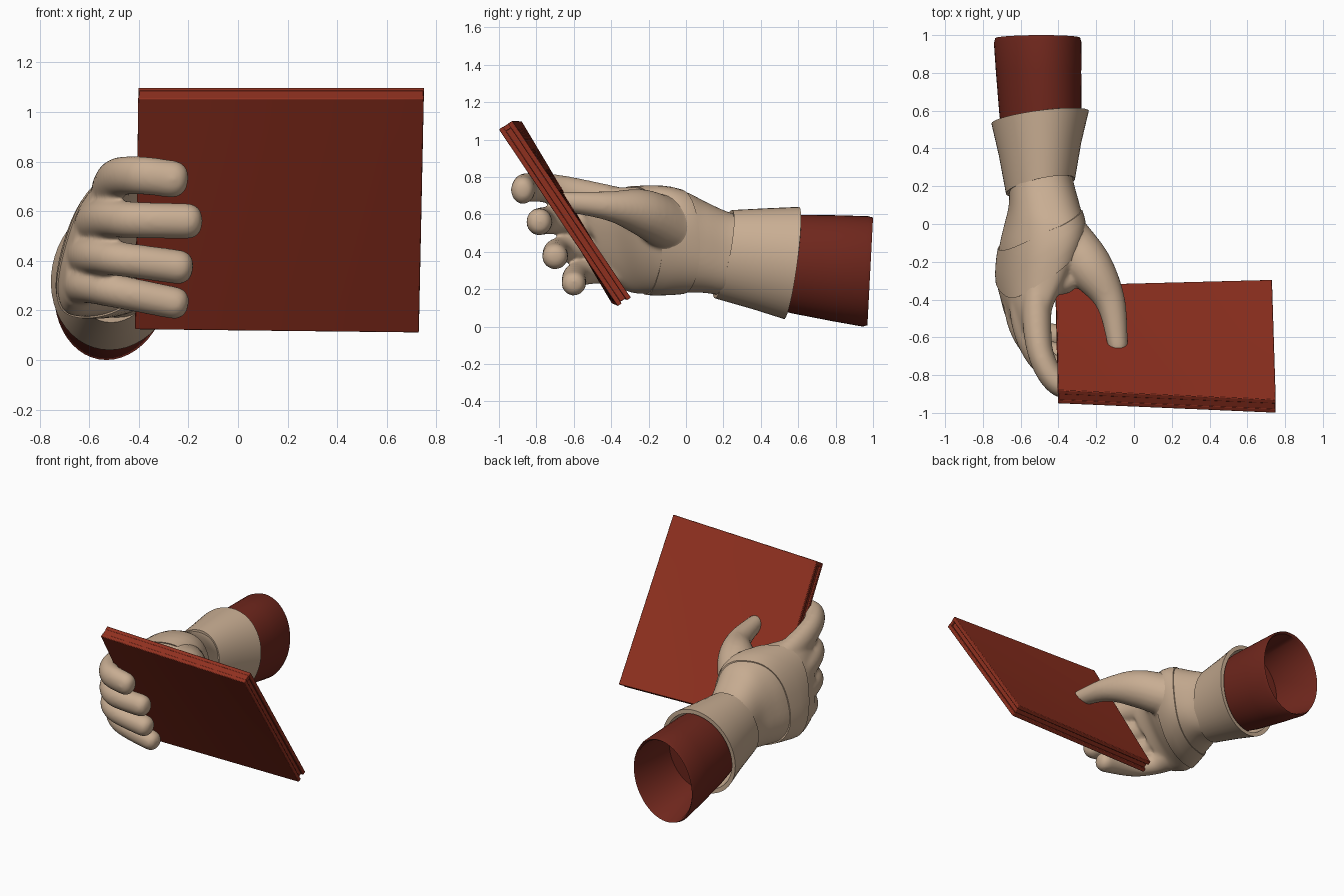
import bpy, bmesh
from math import sin, cos, pi, radians
from mathutils import Vector

if "Cube" in bpy.data.objects:
    bpy.data.objects.remove(bpy.data.objects["Cube"])


def material(name, rgb):
    m = bpy.data.materials.new(name)
    m.diffuse_color = (*rgb, 1)
    m.use_nodes = True
    m.node_tree.nodes["Principled BSDF"].inputs["Base Color"].default_value = m.diffuse_color
    return m


GLOVE = material("tan_glove", (0.58, 0.42, 0.29))
RED = material("red_cover", (0.28, 0.03, 0.014))
CLOTH = material("red_cloth", (0.16, 0.02, 0.012))


def finish(name, bm, mat, angle=35):
    bmesh.ops.recalc_face_normals(bm, faces=bm.faces)
    me = bpy.data.meshes.new(name)
    bm.to_mesh(me)
    bm.free()
    me.materials.append(mat)
    ob = bpy.data.objects.new(name, me)
    bpy.context.collection.objects.link(ob)
    bpy.ops.object.select_all(action='DESELECT')
    ob.select_set(True)
    bpy.context.view_layer.objects.active = ob
    bpy.ops.object.shade_smooth_by_angle(angle=radians(angle))
    return ob


def loft(bm, rings, closed=False):
    vs = [[bm.verts.new(p) for p in r] for r in rings]
    n = len(vs[0])
    for i in range(len(vs) if closed else len(vs) - 1):
        a, b = vs[i], vs[(i + 1) % len(vs)]
        for j in range(n):
            k = (j + 1) % n
            bm.faces.new((a[j], a[k], b[k], b[j]))
    if not closed:
        bm.faces.new(vs[0])
        bm.faces.new(vs[-1])


def spline(keys, t):
    """Catmull-Rom through rows of numbers, t in 0..len-1."""
    i = max(0, min(int(t), len(keys) - 2))
    f = t - i
    a, b, c, d = (keys[max(0, min(j, len(keys) - 1))] for j in range(i - 1, i + 3))
    return [0.5 * (2 * q + (r - p) * f + (2 * p - 5 * q + 4 * r - s) * f * f
                   + (3 * q - p - 3 * r + s) * f ** 3) for p, q, r, s in zip(a, b, c, d)]


# palm sections: y, centre x, centre z, half width, half height, shear
PALM = [(0.32, -0.49, 0.39, 0.16, 0.20, 0.0),
        (0.22, -0.49, 0.39, 0.17, 0.225, 0.05),
        (0.10, -0.475, 0.425, 0.185, 0.245, 0.1),
        (0.00, -0.475, 0.45, 0.20, 0.27, 0.2),
        (-0.12, -0.495, 0.46, 0.20, 0.285, 0.25),
        (-0.25, -0.535, 0.46, 0.165, 0.285, 0.28),
        (-0.37, -0.575, 0.46, 0.12, 0.28, 0.28),
        (-0.49, -0.58, 0.465, 0.085, 0.25, 0.3)]


def palm_point(t, a, grow=0.0):
    y, x, z, rx, rz, k = spline(PALM, t)
    c, s = cos(a), sin(a)
    c = abs(c) ** 0.85 * (1 if c > 0 else -1)
    s = abs(s) ** 0.85 * (1 if s > 0 else -1)
    dz = (rz + grow) * s
    slant = 0.4 * max(0, min(1, (-0.15 - y) / 0.3))    # knuckle row leans forward
    return Vector((x + (rx + grow) * c + k * dz, y - slant * dz, z + dz))


def tube(bm, keys, flat=1.0, n=20):
    """Rounded finger along keys of x, y, z, radius."""
    steps = (len(keys) - 1) * 6
    rows = [spline(keys, i / 6) for i in range(steps + 1)]
    pts = [Vector(r[:3]) for r in rows]
    rad = [r[3] for r in rows]
    end = (pts[-1] - pts[-2]).normalized()
    tip, tr = pts[-1].copy(), rad[-1]
    for k in range(1, 7):                       # blunt round tip
        a = k / 6 * pi / 2 * 0.95
        pts.append(tip + end * tr * 0.85 * sin(a))
        rad.append(tr * cos(a) ** 0.75)
    rings = []
    for i, p in enumerate(pts):
        d = (pts[min(i + 1, len(pts) - 1)] - pts[max(i - 1, 0)]).normalized()
        side = d.cross(Vector((0, 0, 1))).normalized()
        up = side.cross(d)
        rings.append([p + rad[i] * (side * cos(2 * pi * j / n) * flat + up * sin(2 * pi * j / n))
                      for j in range(n)])
    loft(bm, rings)


# hand: palm, four curled fingers and thumb fused into one skin
bm = bmesh.new()
N = 48
loft(bm, [[palm_point(i / 5, 2 * pi * j / N) for j in range(N)] for i in range(36)])
tube(bm, [(-0.50, -0.25, 0.63, 0.09), (-0.515, -0.48, 0.68, 0.092), (-0.49, -0.70, 0.735, 0.08),
          (-0.40, -0.845, 0.745, 0.078), (-0.265, -0.872, 0.73, 0.076)], 0.85)
tube(bm, [(-0.55, -0.25, 0.53, 0.09), (-0.575, -0.45, 0.55, 0.09), (-0.53, -0.65, 0.57, 0.078),
          (-0.42, -0.765, 0.565, 0.074), (-0.205, -0.785, 0.56, 0.073)], 0.95)
tube(bm, [(-0.58, -0.22, 0.40, 0.09), (-0.61, -0.40, 0.42, 0.085), (-0.57, -0.585, 0.42, 0.074),
          (-0.46, -0.685, 0.405, 0.07), (-0.24, -0.70, 0.375, 0.07)])
tube(bm, [(-0.60, -0.18, 0.30, 0.09), (-0.63, -0.34, 0.30, 0.082), (-0.60, -0.49, 0.30, 0.072),
          (-0.48, -0.585, 0.275, 0.068), (-0.255, -0.60, 0.23, 0.066)])
tube(bm, [(-0.48, 0.18, 0.46, 0.09), (-0.39, -0.04, 0.52, 0.135), (-0.235, -0.23, 0.61, 0.125),
          (-0.125, -0.41, 0.645, 0.08), (-0.085, -0.645, 0.668, 0.054)])
# web between thumb and index finger
tube(bm, [(-0.44, -0.10, 0.56, 0.13), (-0.40, -0.24, 0.60, 0.10), (-0.37, -0.31, 0.62, 0.07)])
hand = finish("gloved_hand", bm, GLOVE, 180)
rm = hand.modifiers.new("fuse", 'REMESH')
rm.mode = 'VOXEL'
rm.voxel_size = 0.011
rm.use_smooth_shade = True
sm = hand.modifiers.new("soften", 'SMOOTH')
sm.factor = 0.5
sm.iterations = 14

# diagonal strap wrapped around the palm
bm = bmesh.new()
rings = []
for off, grow in ((-0.9, -0.02), (-0.9, 0.006), (-0.45, 0.008), (0, 0.008), (0.45, 0.008),
                  (0.9, 0.006), (0.9, -0.02)):
    rings.append([palm_point(4.1 - 0.95 * cos(2 * pi * j / 64) + off, 2 * pi * j / 64, grow)
                  for j in range(64)])
loft(bm, rings, True)
finish("hand_strap", bm, GLOVE)


def oval(x, y, z, rx, rz, ty=0.0, tx=0.0, lean=0.07, n=48):
    """Slanted oval ring around the arm."""
    return [Vector((x + rx * cos(a) + lean * rz * sin(a), y + ty * sin(a) + tx * cos(a),
                    z + rz * sin(a))) for a in (2 * pi * j / n for j in range(n))]


# flared cuff with a wall thickness
bm = bmesh.new()
loft(bm, [oval(-0.495, 0.20, 0.387, 0.165, 0.215, 0.045, 0.035),
          oval(-0.495, 0.20, 0.387, 0.182, 0.236, 0.045, 0.035),
          oval(-0.497, 0.40, 0.363, 0.218, 0.27, 0.042, 0.032),
          oval(-0.497, 0.565, 0.34, 0.257, 0.30, 0.04, 0.03),
          oval(-0.497, 0.565, 0.34, 0.23, 0.272, 0.04, 0.03),
          oval(-0.497, 0.40, 0.363, 0.20, 0.25, 0.042, 0.032)], True)
finish("glove_cuff", bm, GLOVE)

# sleeve, hollow at the back end
bm = bmesh.new()
loft(bm, [oval(-0.495, 0.45, 0.35, 0.20, 0.24, 0.02),
          oval(-0.495, 0.58, 0.335, 0.217, 0.263, 0.02),
          oval(-0.505, 0.80, 0.312, 0.225, 0.283, 0.018),
          oval(-0.51, 0.96, 0.295, 0.231, 0.295, 0.015),
          oval(-0.51, 0.985, 0.295, 0.224, 0.288, 0.015),
          oval(-0.51, 0.97, 0.295, 0.214, 0.277, 0.015),
          oval(-0.50, 0.62, 0.335, 0.195, 0.235, 0.015)])
finish("sleeve", bm, CLOTH)

# book: slightly twisted slab given by its four corners
BL, BR = Vector((-0.415, -0.36, 0.145)), Vector((0.73, -0.33, 0.132))
TL, TR = Vector((-0.402, -0.915, 1.077)), Vector((0.75, -0.965, 1.077))
NORMAL = (TR - BL).cross(BR - TL).normalized()
if NORMAL.y > 0:
    NORMAL.negate()


def slab(name, s0, s1, t0, t1, d0, d1, n=8):
    bm = bmesh.new()
    rings = []
    for i in range(n + 1):
        s = s0 + (s1 - s0) * i / n
        lo, hi = BL.lerp(BR, s), TL.lerp(TR, s)
        front = [lo.lerp(hi, t0 + (t1 - t0) * k / n) for k in range(n + 1)]
        rings.append([p + NORMAL * d0 for p in front] + [p + NORMAL * d1 for p in reversed(front)])
    loft(bm, rings)
    ob = finish(name, bm, RED, 30)
    bv = ob.modifiers.new("edge", 'BEVEL')
    bv.width = 0.004
    bv.segments = 2
    bv.limit_method = 'ANGLE'


slab("front_cover", 0, 1, 0, 1, 0.016, 0.042)
slab("back_cover", 0, 1, 0, 1, -0.042, -0.016)
slab("page_block", 0.008, 0.99, 0.01, 0.985, -0.017, 0.017)
slab("spine", 0.002, 0.998, 0.975, 0.999, -0.038, 0.038)
